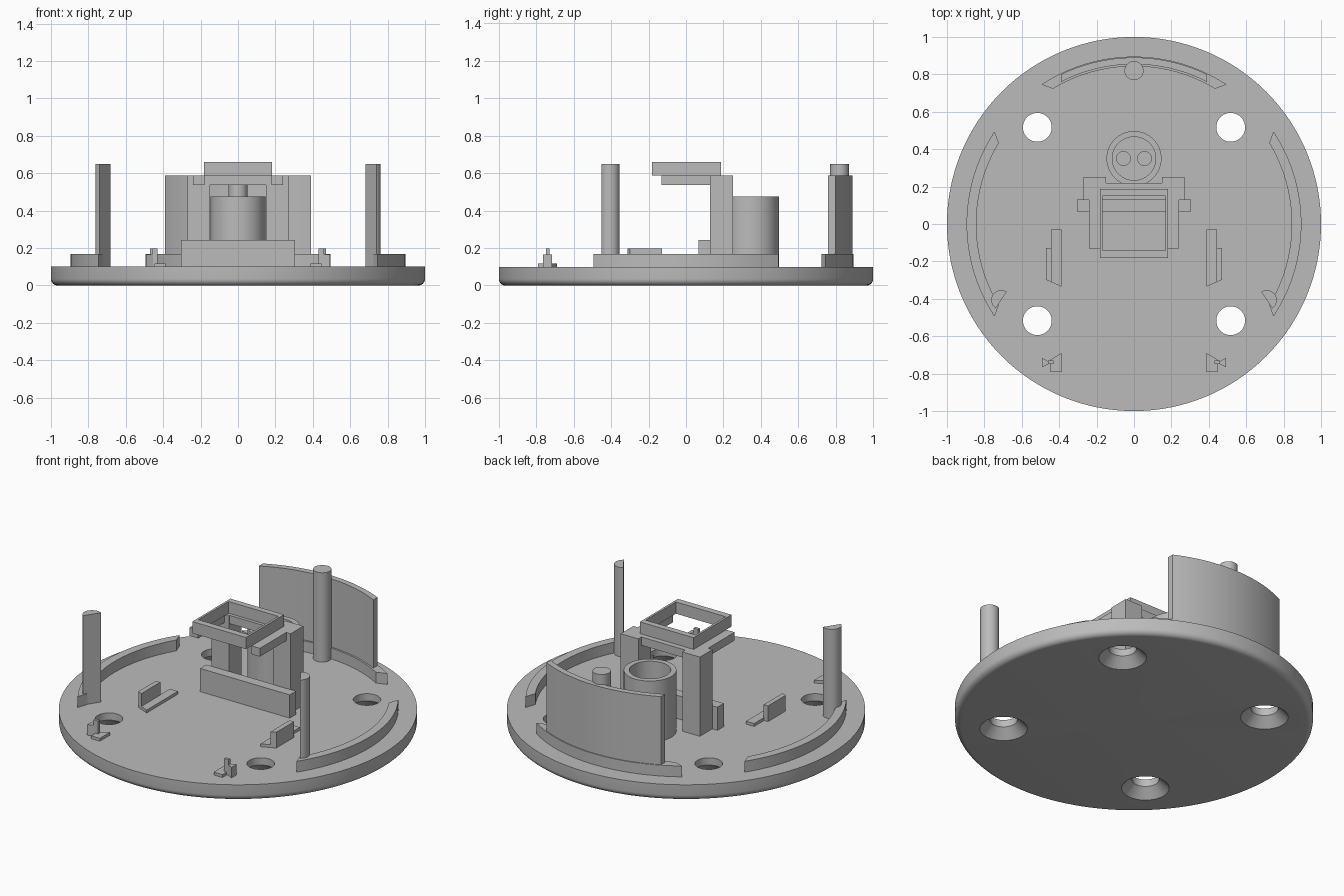
import bpy, bmesh
from math import sin, cos, pi, radians, asin, atan2

if "Cube" in bpy.data.objects:
    bpy.data.objects.remove(bpy.data.objects["Cube"], do_unlink=True)

GREY = (0.5, 0.5, 0.5, 1)
mat = bpy.data.materials.new("matte grey")
mat.use_nodes = True
mat.diffuse_color = GREY
mat.node_tree.nodes["Principled BSDF"].inputs["Base Color"].default_value = GREY
FLOOR = 0.1


def finish(name, bm):
    bmesh.ops.recalc_face_normals(bm, faces=bm.faces)
    mesh = bpy.data.meshes.new(name)
    bm.to_mesh(mesh)
    bm.free()
    obj = bpy.data.objects.new(name, mesh)
    bpy.context.collection.objects.link(obj)
    mesh.materials.append(mat)
    return obj


def prism(name, points, top, bottom=FLOOR):
    bm = bmesh.new()
    face = bm.faces.new([bm.verts.new((x, y, bottom)) for x, y in points])
    side = bmesh.ops.extrude_face_region(bm, geom=[face])["geom"]
    for v in side:
        if isinstance(v, bmesh.types.BMVert):
            v.co.z = top
    return finish(name, bm)


def box(name, x0, x1, y0, y1, bottom, top):
    return prism(name, [(x0, y0), (x1, y0), (x1, y1), (x0, y1)], top, bottom)


def lathe(name, profile, x=0, y=0, steps=48):
    # Closed profile of (radius, height) pairs turned about a vertical axis
    bm = bmesh.new()
    vs = [bm.verts.new((r, 0, z)) for r, z in profile]
    edges = [bm.edges.new((vs[i - 1], vs[i])) for i in range(len(vs))]
    bmesh.ops.spin(bm, geom=vs + edges, cent=(0, 0, 0), axis=(0, 0, 1),
                   angle=2 * pi, steps=steps, use_merge=False)
    bmesh.ops.remove_doubles(bm, verts=bm.verts, dist=0.0001)
    bmesh.ops.translate(bm, verts=bm.verts, vec=(x, y, 0))
    return finish(name, bm)


def rod(name, x, y, r, bottom, top):
    return lathe(name, [(0, bottom), (r, bottom), (r, top), (0, top)], x, y)


def arc_wall(name, r_in, r_out, half_in, half_out, facing, top, n=32):
    def arc(r, half):
        return [(r * cos(facing + half * (2 * i / n - 1)),
                 r * sin(facing + half * (2 * i / n - 1))) for i in range(n + 1)]
    return prism(name, arc(r_out, half_out) + arc(r_in, half_in)[::-1], top)


def cut(target, cutter):
    cutter.hide_render = True
    cutter.hide_viewport = False
    mod = target.modifiers.new("cut", "BOOLEAN")
    mod.operation, mod.solver, mod.object = "DIFFERENCE", "EXACT", cutter
    bpy.context.view_layer.objects.active = target
    bpy.ops.object.modifier_apply(modifier=mod.name)
    bpy.data.objects.remove(cutter, do_unlink=True)


# Round base with a softened lower rim
R = 0.035
rim = [(1 - R + R * sin(a), R - R * cos(a)) for a in [i * pi / 12 for i in range(7)]]
base = lathe("base_disc", [(0, 0)] + rim + [(1, FLOOR), (0, FLOOR)], steps=128)

# Countersunk screw holes
for sx in (-1, 1):
    for sy in (-1, 1):
        cut(base, lathe("hole_cutter", [(0, -0.02), (0.153, -0.02), (0.077, 0.056),
                                        (0.077, 0.2), (0, 0.2)], sx * 0.517, sy * 0.517))

# Blind pin holes inside the tube
for sx in (-1, 1):
    cut(base, rod("pin_cutter", sx * 0.056, 0.35, 0.037, 0.07, 0.2))

# Low curved ridges
for label, facing in (("left", 0), ("back", pi / 2), ("right", pi)):
    arc_wall(label + "_ridge", 0.843, 0.895, radians(30.9), radians(33.6), facing, 0.167)

# Tall curved back wall and its post
arc_wall("back_wall", 0.854, 0.89, asin(0.39 / 0.854), asin(0.39 / 0.89), pi / 2, 0.587)
rod("back_post", 0, 0.82, 0.051, FLOOR, 0.65)

# Open tube
lathe("tube", [(0.116, FLOOR), (0.147, FLOOR), (0.147, 0.475), (0.116, 0.475)], 0, 0.35, 64)

# Bracket centre pieces
box("front_bar", -0.305, 0.305, 0.068, 0.13, FLOOR, 0.243)
box("bracket_crossbar", -0.15, 0.15, 0.13, 0.22, 0.537, 0.588)

# Open rectangular frame on top
box("frame_front", -0.183, 0.183, -0.183, -0.143, 0.588, 0.66)
box("frame_back", -0.183, 0.183, 0.15, 0.187, 0.588, 0.66)

for label, s in (("left", 1), ("right", -1)):
    def mirrored(points):
        return [(s * x, y) for x, y in points]

    # Bracket upright, arm and frame side
    box(label + "_upright", s * 0.15, s * 0.27, 0.127, 0.25, FLOOR, 0.588)
    box(label + "_arm", s * 0.18, s * 0.24, -0.13, 0.13, 0.537, 0.588)
    box(label + "_frame_side", s * 0.169, s * 0.183, -0.15, 0.16, 0.588, 0.66)

    # Half-round post, flat side facing inwards
    start = atan2(-0.045, 0.03)
    prism(label + "_post", mirrored([(0.71 + 0.053 * cos(start + pi * i / 20),
                                      -0.407 + 0.053 * sin(start + pi * i / 20))
                                     for i in range(21)]), 0.65)

    # Side stop with a thin foot
    prism(label + "_stop_foot", mirrored([(0.388, -0.03), (0.443, -0.03),
                                          (0.443, -0.31), (0.388, -0.335)]), 0.118)
    prism(label + "_stop", mirrored([(0.44, -0.127), (0.47, -0.127),
                                     (0.47, -0.298), (0.44, -0.312)]), 0.197)

    # Small front clip
    prism(label + "_clip_foot", mirrored([(0.388, -0.69), (0.447, -0.725),
                                          (0.447, -0.79), (0.388, -0.79)]), 0.118)
    prism(label + "_clip_wedge", mirrored([(0.445, -0.743), (0.492, -0.715),
                                           (0.492, -0.765)][::1]), 0.165)
    box(label + "_clip_pin", s * 0.43, s * 0.46, -0.748, -0.73, FLOOR, 0.197)

# Smooth curved sides, keep edges sharp
for obj in bpy.context.scene.objects:
    obj.select_set(obj.type == "MESH")
bpy.context.view_layer.objects.active = base
bpy.ops.object.shade_smooth_by_angle(angle=radians(30))
